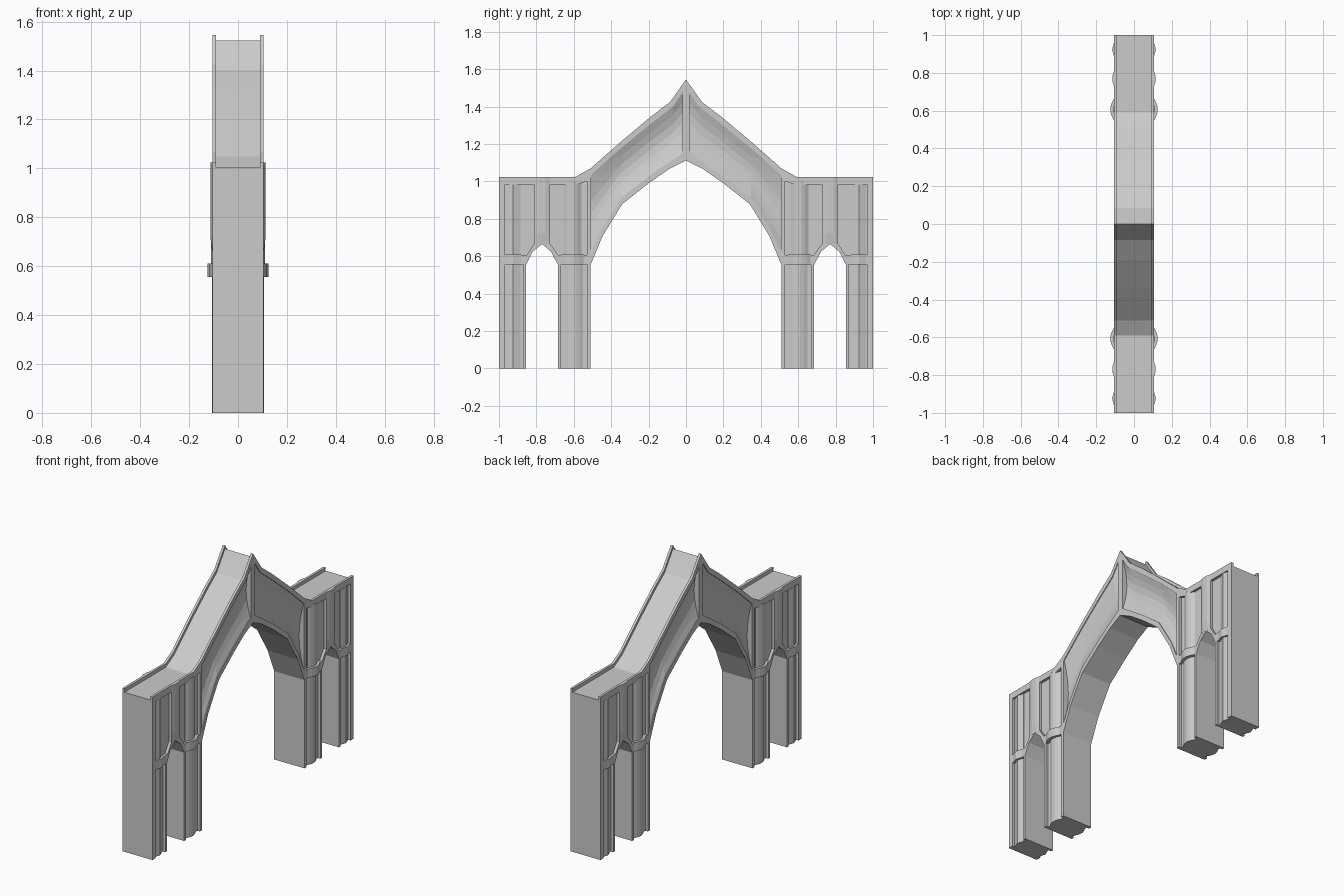
import bpy, bmesh, math

if "Cube" in bpy.data.objects:
    bpy.data.objects.remove(bpy.data.objects["Cube"])

SIDES = [(sx, sy) for sx in (1, -1) for sy in (1, -1)]


def finish(bm, name):
    bmesh.ops.recalc_face_normals(bm, faces=bm.faces)
    me = bpy.data.meshes.new(name)
    bm.to_mesh(me)
    bm.free()
    ob = bpy.data.objects.new(name, me)
    bpy.context.collection.objects.link(ob)
    return ob


def loft(bm, rings):
    """Closed solid through a list of equal-length vertex rings."""
    vs = [[bm.verts.new(p) for p in r] for r in rings]
    n = len(vs[0])
    for a, b in zip(vs, vs[1:]):
        for i in range(n):
            j = (i + 1) % n
            bm.faces.new((a[i], a[j], b[j], b[i]))
    bm.faces.new(vs[0])
    bm.faces.new(vs[-1])


def prism(bm, pts, x0, x1):
    """Extrude a (y, z) outline along x."""
    loft(bm, [[(x, y, z) for y, z in pts] for x in (x0, x1)])


def flip(pts):
    return [(-y, z) for y, z in reversed(pts)]


def carve(target, bm):
    """Cut the bmesh solid out of the target."""
    bmesh.ops.triangulate(bm, faces=bm.faces[:])
    cutter = finish(bm, "cutter")
    cutter.hide_render = True
    mod = target.modifiers.new("carve", "BOOLEAN")
    mod.operation, mod.object = "DIFFERENCE", cutter
    for solver in ("EXACT", "MANIFOLD", "FLOAT"):
        mod.solver = solver
        bpy.context.view_layer.update()
        dg = bpy.context.evaluated_depsgraph_get()
        me = bpy.data.meshes.new_from_object(target.evaluated_get(dg))
        if len(me.vertices) > len(target.data.vertices):
            break
    else:
        me = target.data
    target.modifiers.clear()
    target.data = me
    bpy.data.objects.remove(cutter)


# Wall outline: roof line and underside, from the apex outwards
roof = [(0, 1.545), (.085, 1.425), (.19, 1.345), (.345, 1.215),
        (.51, 1.07), (.59, 1.025), (1, 1.025)]
under = [(1, 0), (.855, 0), (.855, .555), (.82, .625), (.77, .665), (.722, .625),
         (.685, .555), (.685, 0), (.51, 0), (.51, .555), (.445, .71),
         (.34, .88), (.2, .99), (.09, 1.067), (0, 1.112)]
half = roof + under
bm = bmesh.new()
prism(bm, half + flip(half)[1:-1], -.105, .105)
wall = finish(bm, "arch_wall")

# Roof gutter
bm = bmesh.new()
floor = [(y, z - .022) for y, z in roof[:-1]] + [(1.1, 1.003)]
prism(bm, flip(floor)[:-1] + floor + [(1.1, 1.8), (-1.1, 1.8)], -.09, .09)
carve(wall, bm)

# Recessed pier panels
panels = [
    [(.53, .608), (.685, .608), (.727, .668), (.727, .985), (.58, .985), (.53, 1.0)],
    [(.968, .608), (.968, .985), (.813, .985), (.813, .668), (.85, .608)],
    [(.53, -.1), (.668, -.1), (.668, .555), (.53, .555)],
    [(.87, -.1), (.968, -.1), (.968, .555), (.87, .555)],
]
bm = bmesh.new()
for sx, sy in SIDES:
    for p in panels:
        prism(bm, [(sy * y, z) for y, z in p], sx * .088, sx * .2)
carve(wall, bm)

# Concave spandrel panels
low = [(.02, 1.15), (.09, 1.103), (.2, 1.027), (.347, .912), (.455, .737), (.507, .62)]
high = [(.02, 1.475), (.07, 1.4), (.19, 1.307), (.345, 1.18), (.43, 1.105), (.507, 1.035)]
bm = bmesh.new()
for sx, sy in SIDES:
    rings = []
    for (ya, za), (yb, zb) in zip(low, high):
        ring = [(sx * .2, sy * ya, za)]
        for k in range(7):
            t = k / 6
            ring.append((sx * (.1 - .03 * math.sin(math.pi * t)),
                         sy * (ya + (yb - ya) * t), za + (zb - za) * t))
        ring.append((sx * .2, sy * yb, zb))
        rings.append(ring)
    loft(bm, rings)
carve(wall, bm)


def shafts(name, specs):
    """Vertical bulging mouldings on both faces of both pier groups."""
    bm = bmesh.new()
    for prof, z0, z1 in specs:
        for sx, sy in SIDES:
            loft(bm, [[(sx * x, sy * y, z) for x, y in prof] for z in (z0, z1)])
    return finish(bm, name)


def bulge(y0, y1, base, peak, n):
    prof = [(.08, y0)]
    for k in range(n + 1):
        t = k / n
        prof.append((base + (peak - base) * math.sin(math.pi * t), y0 + (y1 - y0) * t))
    return prof + [(.08, y1)]


# Column shafts set into the panels
shafts("inner_columns", [(bulge(.55, .65, .09, .107, 5), 0, .57),
                         (bulge(.56, .655, .09, .111, 5), .6, 1.0)])
shafts("outer_columns", [(bulge(.885, .963, .09, .104, 2), 0, .57),
                         (bulge(.885, .963, .09, .104, 2), .6, .99)])

# Capital bands at the springing line
shafts("capitals", [(bulge(.545, .668, .104, .126, 5), .555, .61),
                    (bulge(.882, .966, .104, .116, 2), .555, .61)])

# Ridge above each small arch
bm = bmesh.new()
for sx, sy in SIDES:
    loft(bm, [[(sx * x, sy * y, z) for x, y in
               [(.095, .727), (.105, .727), (pk, .752), (pk, .788), (.105, .813), (.095, .813)]]
              for pk, z in ((.106, .665), (.113, .72), (.113, 1.025))])
finish(bm, "small_arch_ridges")
